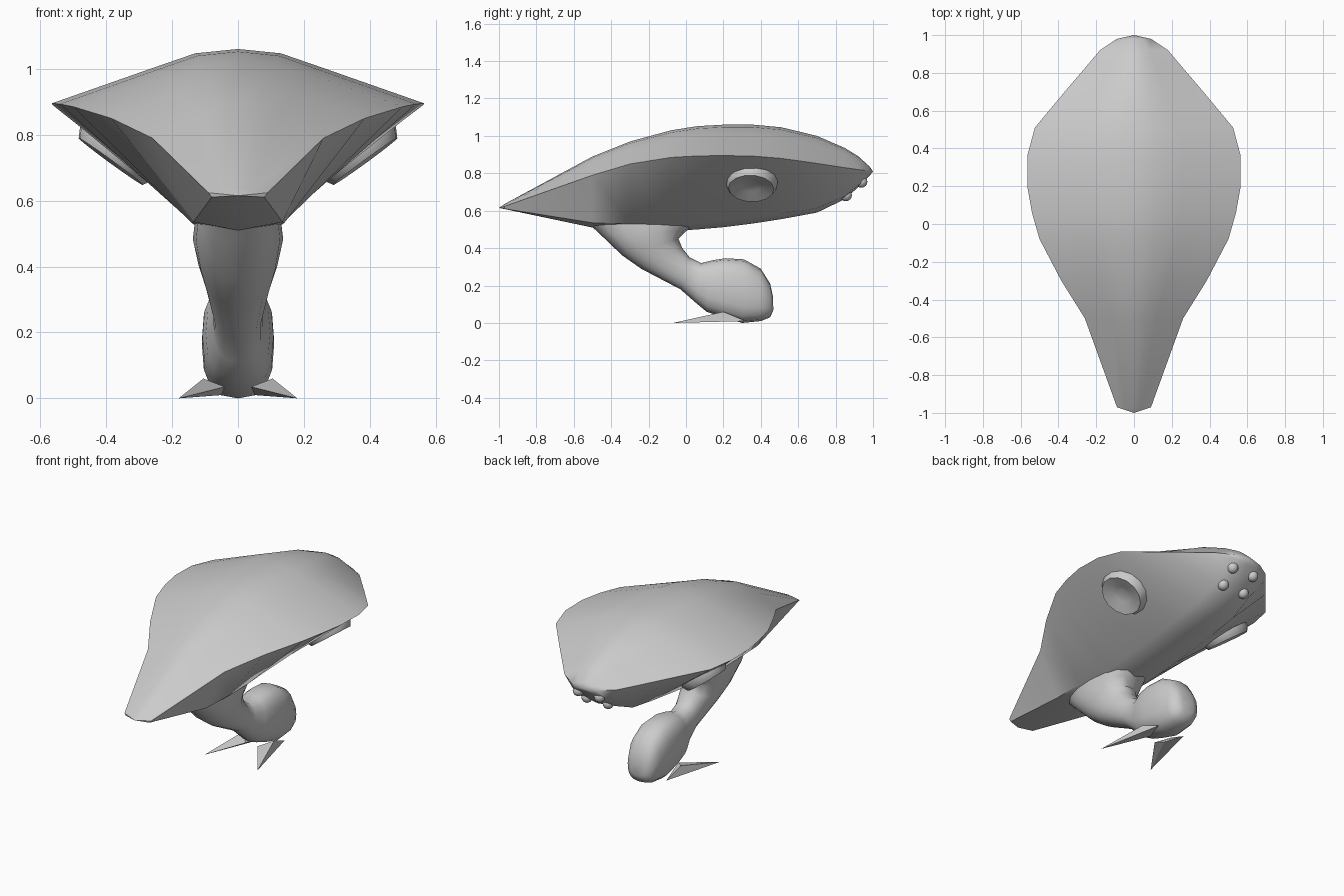
import bpy, bmesh
from math import cos, sin, pi, radians
from mathutils import Vector, Matrix

if "Cube" in bpy.data.objects:
    bpy.data.objects.remove(bpy.data.objects["Cube"])


def finish(bm, name, angle=45):
    bmesh.ops.remove_doubles(bm, verts=bm.verts, dist=1e-5)
    bmesh.ops.recalc_face_normals(bm, faces=bm.faces)
    me = bpy.data.meshes.new(name)
    bm.to_mesh(me)
    bm.free()
    ob = bpy.data.objects.new(name, me)
    bpy.context.collection.objects.link(ob)
    if angle:
        bpy.ops.object.select_all(action='DESELECT')
        ob.select_set(True)
        bpy.context.view_layer.objects.active = ob
        bpy.ops.object.shade_smooth_by_angle(angle=radians(angle))
    return ob


def loft(name, rings, tips=None, angle=45):
    bm = bmesh.new()
    vs = [[bm.verts.new(p) for p in r] for r in rings]
    n = len(vs[0])
    for a, b in zip(vs, vs[1:]):
        for i in range(n):
            j = (i + 1) % n
            bm.faces.new((a[i], a[j], b[j], b[i]))
    for k, end in enumerate((vs[0], vs[-1])):
        if tips:
            t = bm.verts.new(tips[k])
            for i in range(n):
                bm.faces.new((end[i], end[(i + 1) % n], t))
        else:
            bm.faces.new(end)
    return finish(bm, name, angle)


# Hull: y, half width, spine z, rim z, belly z, keel half width
hull = [
    (-0.97, 0.09, 0.636, 0.624, 0.609, 0.08),
    (-0.50, 0.26, 0.89, 0.79, 0.51, 0.135),
    (-0.30, 0.385, 0.97, 0.85, 0.50, 0.14),
    (-0.08, 0.50, 1.03, 0.885, 0.49, 0.13),
    (0.06, 0.54, 1.052, 0.893, 0.50, 0.13),
    (0.20, 0.565, 1.06, 0.895, 0.512, 0.13),
    (0.36, 0.565, 1.06, 0.892, 0.532, 0.13),
    (0.51, 0.525, 1.046, 0.88, 0.555, 0.13),
    (0.70, 0.367, 1.00, 0.853, 0.59, 0.13),
    (0.85, 0.239, 0.935, 0.83, 0.662, 0.12),
    (0.92, 0.18, 0.892, 0.82, 0.725, 0.11),
    (0.98, 0.09, 0.838, 0.813, 0.785, 0.07),
]
rings = []
for y, w, top, rim, belly, k in hull:
    h = top - rim
    half = [(w * 0.23, rim + h * 0.92), (w * 0.45, rim + h * 0.66), (w, rim),
            (k, belly + (rim - belly) * 0.09)]
    prof = [(0, top)] + half + [(0, belly)] + [(-x, z) for x, z in reversed(half)]
    rings.append([(x, y, z) for x, z in prof])
loft("hull", rings, tips=[(0, -1, 0.615), (0, 1, 0.81)])

# Neck and foot pod: front y, front z, back y, back z, half width, squareness
neck = [
    (-0.53, 0.54, 0.09, 0.55, 0.13, 0.9),
    (-0.46, 0.475, 0.0, 0.49, 0.137, 0.9),
    (-0.34, 0.36, -0.04, 0.45, 0.12, 0.9),
    (-0.24, 0.29, -0.02, 0.40, 0.10, 0.9),
    (-0.03, 0.18, 0.02, 0.35, 0.075, 0.9),
    (0.05, 0.11, 0.08, 0.32, 0.075, 0.85),
    (0.11, 0.06, 0.14, 0.335, 0.098, 0.8),
    (0.20, 0.03, 0.21, 0.346, 0.108, 0.75),
    (0.30, 0.0, 0.31, 0.34, 0.11, 0.75),
    (0.40, 0.01, 0.40, 0.29, 0.10, 0.75),
    (0.45, 0.03, 0.45, 0.21, 0.08, 0.75),
    (0.467, 0.07, 0.465, 0.14, 0.045, 0.8),
]


def spow(v, e):
    return (1 if v >= 0 else -1) * abs(v) ** e


rings = []
for fy, fz, by, bz, w, e in neck:
    ring = []
    for i in range(16):
        a = 2 * pi * i / 16
        t = 0.5 + 0.5 * spow(cos(a), e)
        ring.append((w * spow(sin(a), e), by + (fy - by) * t, bz + (fz - bz) * t))
    rings.append(ring)
loft("neck_and_foot", rings, angle=50)

for side, s in (("right", 1), ("left", -1)):
    # Pointed toe fins
    bm = bmesh.new()
    for x, y, z in [(0.18, -0.07, 0), (0.105, 0.2, 0.06), (0.09, 0.32, 0.01),
                    (0.04, 0.13, 0.035), (0.05, 0.2, 0.01)]:
        bm.verts.new((s * x, y, z))
    bmesh.ops.convex_hull(bm, input=bm.verts)
    finish(bm, side + "_toe", 0)

    # Dished side port, revolved about the belly slope normal
    normal = Vector((s * 0.59, -0.04, -0.81)).normalized()
    place = Matrix.Translation((s * 0.367, 0.35, 0.744)) @ \
        normal.to_track_quat('Z', 'Y').to_matrix().to_4x4()
    prof = [(0.14, -0.03), (0.14, 0.0), (0.122, 0.032), (0.112, 0.03),
            (0.05, 0.012), (0.03, 0.008)]
    loft(side + "_port",
         [[place @ Vector((r * cos(2 * pi * i / 14), r * sin(2 * pi * i / 14), h))
           for i in range(14)] for r, h in prof], angle=30)

    # Small round studs under the rear
    for n, (y, z) in enumerate([(0.855, 0.683), (0.938, 0.755)]):
        bm = bmesh.new()
        bmesh.ops.create_uvsphere(bm, u_segments=12, v_segments=8, radius=0.032,
                                  matrix=Matrix.Translation((s * 0.072, y, z)))
        finish(bm, f"{side}_stud_{n + 1}", 60)
